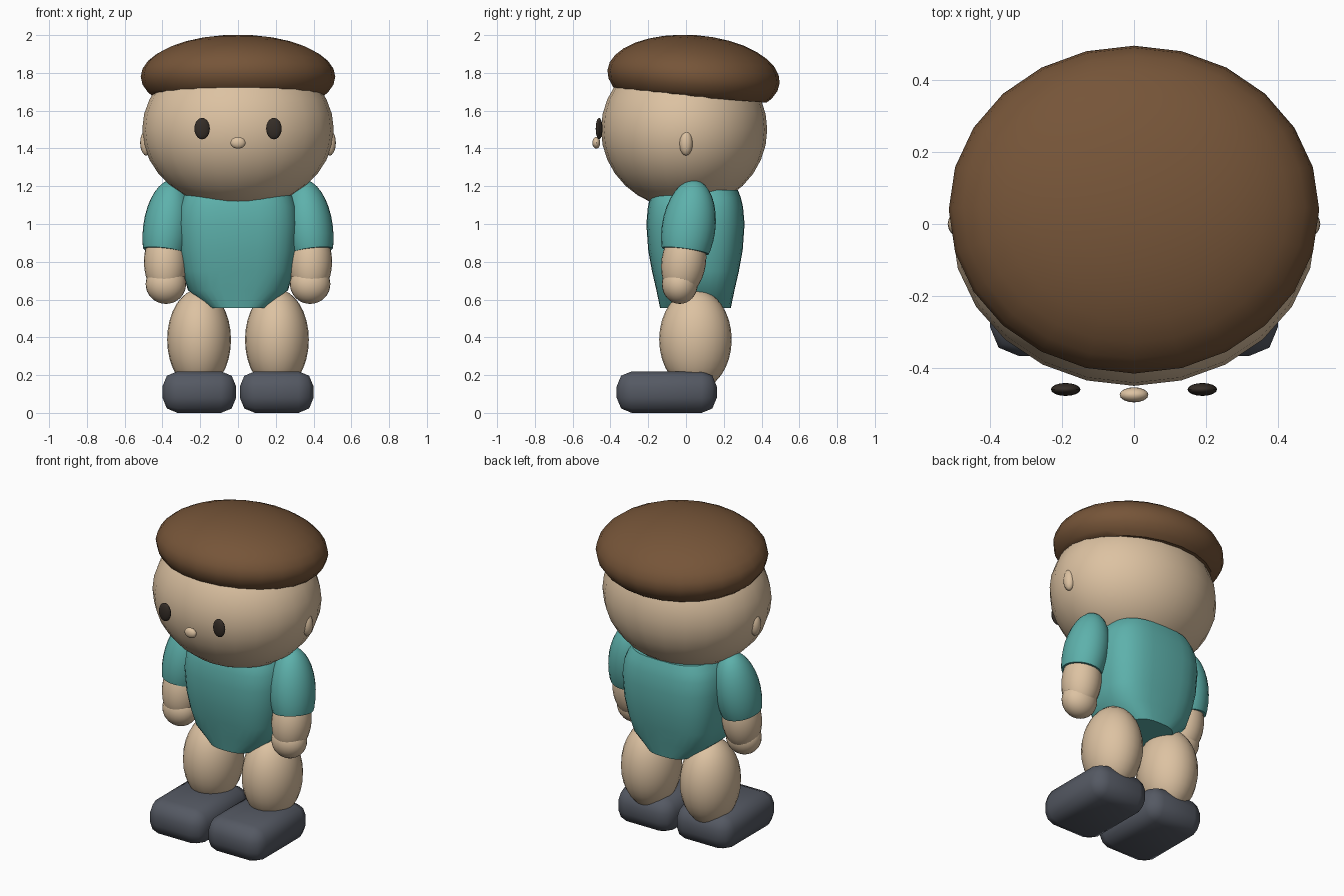
import bpy, bmesh, math
from mathutils import Matrix, Vector

if "Cube" in bpy.data.objects:
    bpy.data.objects.remove(bpy.data.objects["Cube"])


def colour(name, rgb):
    m = bpy.data.materials.new(name)
    m.diffuse_color = (*rgb, 1)
    m.use_nodes = True
    m.node_tree.nodes["Principled BSDF"].inputs["Base Color"].default_value = m.diffuse_color
    return m


SKIN = colour("skin", (0.72, 0.54, 0.36))
TEAL = colour("teal cloth", (0.11, 0.44, 0.41))
BROWN = colour("brown felt", (0.18, 0.09, 0.04))
GREY = colour("slate shoe", (0.09, 0.10, 0.125))
DARK = colour("dark eye", (0.035, 0.026, 0.02))


def finish(name, bm, mat, angle=40):
    bmesh.ops.recalc_face_normals(bm, faces=bm.faces[:])
    mesh = bpy.data.meshes.new(name)
    bm.to_mesh(mesh)
    bm.free()
    mesh.materials.append(mat)
    ob = bpy.data.objects.new(name, mesh)
    bpy.context.collection.objects.link(ob)
    bpy.ops.object.select_all(action='DESELECT')
    bpy.context.view_layer.objects.active = ob
    ob.select_set(True)
    bpy.ops.object.shade_smooth_by_angle(angle=math.radians(angle))
    return ob


def ellipsoid(name, mat, centre, radii, rot=(0, 0), cut=None, seg=24, rings=16):
    """Ellipsoid tilted about x and y; everything below local height cut is removed."""
    bm = bmesh.new()
    bmesh.ops.create_uvsphere(bm, u_segments=seg, v_segments=rings, radius=1)
    bmesh.ops.scale(bm, vec=radii, verts=bm.verts)
    if cut is not None:
        bmesh.ops.bisect_plane(bm, geom=bm.verts[:] + bm.edges[:] + bm.faces[:],
                               plane_co=(0, 0, cut), plane_no=(0, 0, 1), clear_inner=True)
        bmesh.ops.holes_fill(bm, edges=[e for e in bm.edges if e.is_boundary])
    m = (Matrix.Translation(centre) @ Matrix.Rotation(math.radians(rot[1]), 4, 'Y')
         @ Matrix.Rotation(math.radians(rot[0]), 4, 'X'))
    bmesh.ops.transform(bm, matrix=m, verts=bm.verts)
    return finish(name, bm, mat)


def loft(name, mat, sections, y, n=32, power=3.0):
    """Stack of rounded rectangles: (height, half width, half depth)."""
    bm = bmesh.new()
    rings = []
    for z, hx, hy in sections:
        ring = []
        for i in range(n):
            a = 2 * math.pi * i / n
            c, s = math.cos(a), math.sin(a)
            ring.append(bm.verts.new((math.copysign(abs(c) ** (2 / power), c) * hx,
                                      y + math.copysign(abs(s) ** (2 / power), s) * hy, z)))
        rings.append(ring)
    for a, b in zip(rings, rings[1:]):
        for i in range(n):
            j = (i + 1) % n
            bm.faces.new((a[i], a[j], b[j], b[i]))
    bm.faces.new(rings[0])
    bm.faces.new(rings[-1])
    return finish(name, bm, mat)


def shoe(name, side):
    bm = bmesh.new()
    bmesh.ops.create_cube(bm, size=1)
    bmesh.ops.scale(bm, vec=(0.39, 0.53, 0.22), verts=bm.verts)
    bmesh.ops.translate(bm, vec=(side * 0.205, -0.102, 0.11), verts=bm.verts)
    bmesh.ops.bevel(bm, geom=bm.edges[:], offset=0.08, segments=2, profile=0.5,
                    affect='EDGES', clamp_overlap=True)
    return finish(name, bm, GREY, 50)


# head, hat and face
ellipsoid("head", SKIN, (0, -0.01, 1.50), (0.507, 0.44, 0.42))
ellipsoid("cap", BROWN, (0, 0.04, 1.78), (0.515, 0.457, 0.22), rot=(-4.3, 0), cut=-0.108)
ellipsoid("nose", SKIN, (0, -0.475, 1.43), (0.04, 0.021, 0.031), seg=16, rings=10)

# torso
loft("torso", TEAL, [(0.555, 0.155, 0.187), (0.65, 0.265, 0.207), (0.75, 0.295, 0.23),
                     (0.86, 0.315, 0.25), (1.0, 0.325, 0.26), (1.09, 0.315, 0.252),
                     (1.14, 0.295, 0.24), (1.18, 0.265, 0.225)], 0.05)

# paired parts
for side, tag in ((-1, "right"), (1, "left")):
    ellipsoid("eye_" + tag, DARK, (side * 0.19, -0.46, 1.505), (0.041, 0.018, 0.057),
              seg=16, rings=10)
    ellipsoid("ear_" + tag, SKIN, (side * 0.485, 0, 1.43), (0.033, 0.036, 0.068),
              seg=16, rings=10)
    ellipsoid("sleeve_" + tag, TEAL, (side * 0.375, 0.013, 0.975), (0.128, 0.142, 0.262),
              rot=(-8, -side * 7), cut=-0.12)
    ellipsoid("forearm_" + tag, SKIN, (side * 0.384, -0.012, 0.80), (0.114, 0.118, 0.19),
              rot=(-8, 0))
    ellipsoid("hand_" + tag, SKIN, (side * 0.382, -0.033, 0.682), (0.107, 0.095, 0.105))
    ellipsoid("leg_" + tag, SKIN, (side * 0.206, 0.05, 0.388), (0.169, 0.192, 0.267))
    shoe("shoe_" + tag, side)
